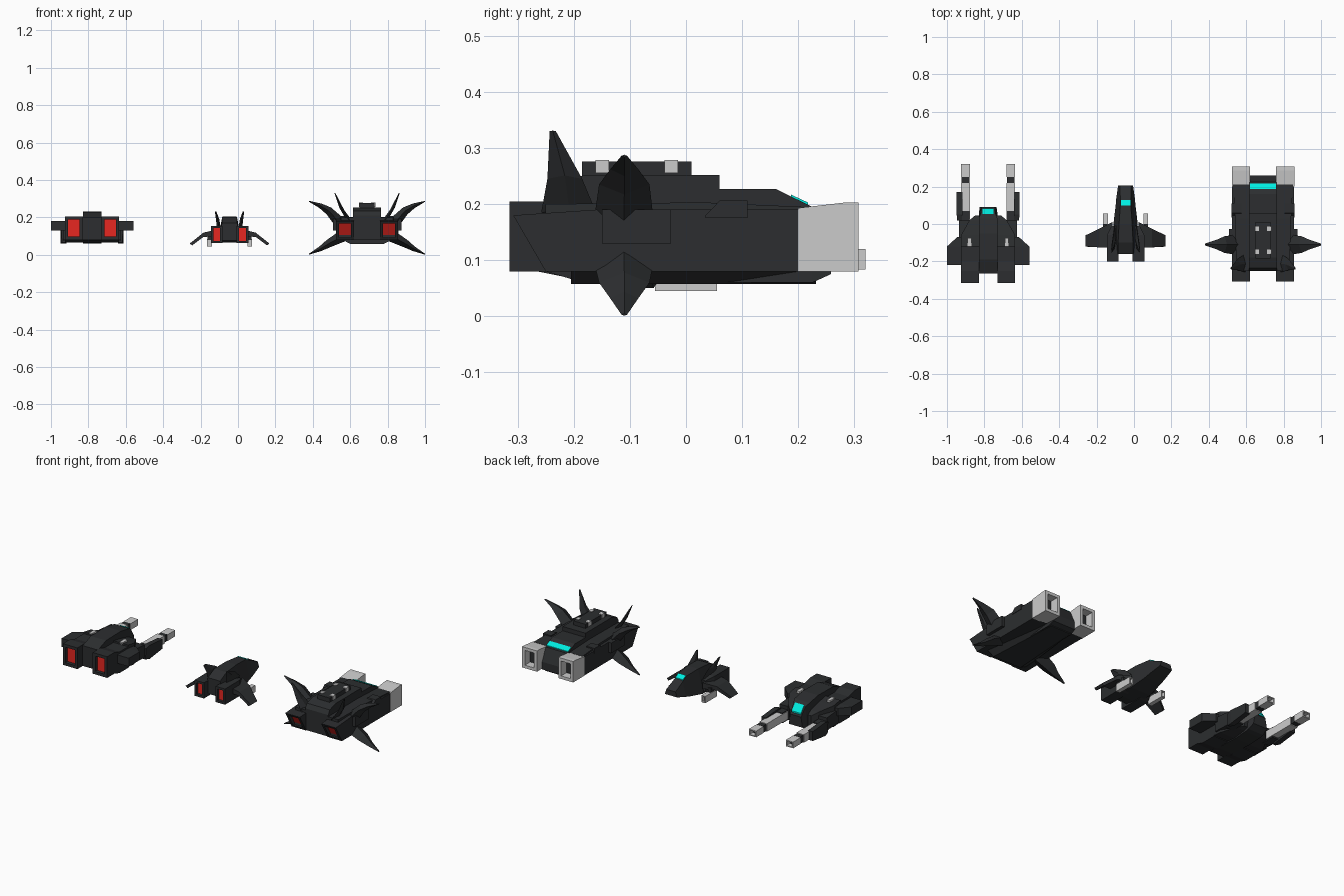
import bpy, bmesh
from mathutils import Vector


def material(name, col):
    m = bpy.data.materials.new(name)
    m.diffuse_color = (*col, 1)
    return m


DARK = material("dark_hull", (0.025, 0.027, 0.029))
RED = material("engine_glow", (0.8, 0.02, 0.015))
CYAN = material("canopy_glow", (0.0, 0.85, 0.75))
LIGHT = None


def q(y, x0, x1, z0, z1, slant=0.0, top=0.0, bot=0.0):
    """Four-sided section across y; slant moves the top edge, top/bot narrow it."""
    return [(x0 + bot, y, z0), (x1 - bot, y, z0),
            (x1 - top, y + slant, z1), (x0 + top, y + slant, z1)]


def blade(x, z, y0, y1, tx, tz):
    """Diamond section of a fin, chord along y, thickness vector (tx, tz)."""
    ym = (y0 + y1) / 2
    return [(x, y0, z), (x + tx, ym, z + tz), (x, y1, z), (x - tx, ym, z - tz)]


def part(name, cx, rings, mat=DARK, pair=False, recess=None):
    """Skin the rings; recess = (first/last end, inset, depth, material)."""
    for s in ((1, -1) if pair else (1,)):
        bm = bmesh.new()
        vs = [[bm.verts.new((cx + s * x, y, z)) for x, y, z in r] for r in rings]
        n = len(rings[0])
        for a, b in zip(vs, vs[1:]):
            for i in range(n):
                j = (i + 1) % n
                bm.faces.new((a[i], a[j], b[j], b[i]))
        ends = [bm.faces.new(vs[0]), bm.faces.new(vs[-1])]
        bmesh.ops.recalc_face_normals(bm, faces=bm.faces)
        if recess:
            end, inset, depth, _ = recess
            f = ends[end]
            bmesh.ops.inset_region(bm, faces=[f], thickness=inset)
            new = bmesh.ops.extrude_face_region(bm, geom=[f])["geom"]
            inner = [g for g in new if isinstance(g, bmesh.types.BMFace)]
            bm.normal_update()
            d = Vector((0, depth if end == 0 else -depth, 0))
            bmesh.ops.translate(bm, vec=d, verts=inner[0].verts)
            if f.is_valid:
                bmesh.ops.delete(bm, geom=[f], context='FACES_ONLY')
            for g in inner:
                g.material_index = 1
        me = bpy.data.meshes.new(name)
        bm.to_mesh(me)
        bm.free()
        if mat or recess:
            me.materials.append(mat)
        if recess:
            me.materials.append(recess[3])
        ob = bpy.data.objects.new(name + (("_right" if s > 0 else "_left") if pair else ""), me)
        bpy.context.collection.objects.link(ob)


def box(name, cx, x0, x1, y0, y1, z0, z1, mat=DARK, pair=False, **k):
    part(name, cx, [q(y0, x0, x1, z0, z1), q(y1, x0, x1, z0, z1)], mat, pair, **k)


# ---- Ship A: twin long-barrel gunship ----
A = -0.78
part("gunship_fuselage", A, [
    q(-0.265, -.05, .05, .08, .20), q(-0.19, -.05, .05, .065, .228),
    q(-0.05, -.05, .05, .06, .23), q(0.03, -.05, .05, .065, .215),
    q(0.055, -.05, .05, .07, .20, top=.01), q(0.09, -.045, .045, .09, .15, top=.01)])
part("gunship_canopy", A, [q(.053, -.03, .03, .19, .206), q(.083, -.03, .03, .15, .168)], CYAN)
part("gunship_shoulder", A, [
    q(-0.12, .045, .145, .07, .20), q(-0.06, .045, .145, .065, .19),
    q(0.02, .045, .10, .075, .17), q(0.045, .045, .07, .085, .15)], pair=True)
part("gunship_engine", A, [
    q(-.315, .05, .145, .08, .205), q(-.25, .05, .145, .08, .205),
    q(-.20, .05, .145, .065, .19), q(-.11, .05, .145, .065, .19)],
    pair=True, recess=(0, .024, .02, RED))
part("gunship_wing", A, [
    q(-.22, .14, .22, .13, .18), q(-.12, .14, .22, .13, .18),
    q(-.07, .14, .165, .13, .175)], pair=True)
box("gunship_roof_light", A, .09, .11, -.12, -.075, .18, .205, LIGHT, True)
part("gunship_gun_arm", A, [
    q(-.09, .09, .155, .08, .16), q(.02, .10, .155, .075, .15)], pair=True)
part("gunship_gun_pod", A, [
    q(.02, .14, .165, .065, .13, bot=.004), q(.05, .138, .168, .06, .14),
    q(.17, .138, .168, .075, .13)], pair=True)
box("gunship_gun_cradle", A, .10, .145, -.01, .07, .07, .13, DARK, True)
box("gunship_barrel", A, .097, .145, .02, .22, .078, .125, LIGHT, True)
box("gunship_barrel_band", A, .100, .142, .22, .25, .082, .121, DARK, True)
box("gunship_muzzle", A, .097, .145, .25, .32, .083, .12, LIGHT, True,
    recess=(1, .009, .03, DARK))

# ---- Ship B: small fighter ----
B = -0.045
part("fighter_fuselage", B, [
    q(-.16, -.06, .06, .075, .17, top=.02), q(-.10, -.065, .065, .065, .20, top=.025),
    q(0.0, -.065, .065, .065, .205, top=.03), q(.10, -.053, .053, .085, .198, top=.025),
    q(.135, -.05, .05, .095, .178, top=.022), q(.205, -.04, .04, .115, .145, top=.01)])
part("fighter_canopy", B, [q(.10, -.025, .025, .18, .202), q(.128, -.025, .025, .165, .187)], CYAN)
part("fighter_engine", B, [
    q(-.20, .038, .10, .062, .155), q(-.06, .038, .10, .062, .155),
    q(-.01, .038, .075, .075, .14)], pair=True, recess=(0, .018, .015, RED))
part("fighter_wing", B, [
    [(.07, -.125, .10), (.07, .01, .10), (.07, .01, .135), (.07, -.125, .135)],
    [(.14, -.125, .095), (.14, -.025, .095), (.14, -.025, .118), (.14, -.125, .118)],
    [(.20, -.122, .050), (.20, -.058, .050), (.213, -.06, .06), (.213, -.12, .06)]], pair=True)
part("fighter_tail_fin", B, [
    blade(.058, .145, -.13, .0, .010, .0), blade(.064, .19, -.14, -.05, .009, .0),
    blade(.074, .23, -.155, -.13, .004, .0)], pair=True)
box("fighter_gun", B, .095, .12, -.055, .055, .045, .085, LIGHT, True,
    recess=(1, .007, .02, DARK))
box("fighter_gun_mount", B, .098, .117, -.06, 0, .08, .11, DARK, True)

# ---- Ship C: heavy finned cruiser ----
C = 0.69
box("cruiser_core", C, -.15, .15, -.245, .20, .08, .18)
part("cruiser_belly", C, [
    q(-.205, -.14, .14, .058, .085, bot=.05), q(.232, -.075, .075, .058, .085, bot=.01)])
part("cruiser_upper_hull", C, [
    q(-.25, -.075, .075, .085, .21), q(-.235, -.075, .075, .085, .235),
    q(-.18, -.075, .075, .085, .252), q(.06, -.075, .075, .085, .252)])
part("cruiser_nose", C, [
    q(.055, -.075, .075, .06, .227), q(.16, -.075, .075, .06, .227),
    q(.225, -.075, .075, .06, .195), q(.258, -.072, .072, .075, .12)])
part("cruiser_canopy", C, [
    q(.187, -.07, .07, .19, .217), q(.217, -.07, .07, .175, .203)], CYAN)
part("cruiser_engine", C, [
    q(-.25, .07, .165, .08, .18, slant=-.058), q(-.16, .07, .165, .08, .19),
    q(.21, .07, .165, .08, .19)], pair=True, recess=(0, .022, .02, RED))
part("cruiser_deck", C, [
    q(-.25, .07, .14, .17, .20), q(.03, .07, .15, .17, .203), q(.21, .07, .16, .17, .195)], pair=True)
part("cruiser_intake", C, [
    q(.035, .115, .168, .175, .18), q(.06, .115, .168, .175, .206),
    q(.11, .115, .168, .175, .206)], pair=True)
box("cruiser_wing_block", C, .14, .183, -.15, -.027, .13, .19, DARK, True)
part("cruiser_cannon", C, [
    q(.20, .07, .167, .08, .193), q(.285, .07, .167, .08, .203), q(.307, .07, .167, .08, .203)],
    LIGHT, True, recess=(1, .025, .05, DARK))
box("cruiser_turret_plate", C, -.04, .04, -.185, .01, .245, .276)
for i, y in enumerate((-.149, -.026)):
    box(f"cruiser_turret_light_{i + 1}", C, .022, .044, y - .012, y + .012, .255, .279, LIGHT, True)

# Curved fins: upper and lower side pairs plus the rear tail pair
part("cruiser_upper_fin", C, [
    blade(.14, .165, -.165, -.057, -.02, .025), blade(.205, .235, -.155, -.065, -.012, .018),
    blade(.25, .262, -.135, -.085, -.005, .012), blade(.31, .286, -.115, -.105, -.001, .002)], pair=True)
part("cruiser_lower_fin", C, [
    blade(.13, .10, -.165, -.057, .02, .025), blade(.205, .06, -.155, -.065, .012, .018),
    blade(.25, .032, -.135, -.085, .005, .012), blade(.31, .003, -.115, -.105, .001, .002)], pair=True)
part("cruiser_tail_fin", C, [
    blade(.095, .185, -.258, -.16, .022, .012), blade(.135, .245, -.247, -.185, .013, .006),
    blade(.172, .33, -.243, -.232, .003, .001)], pair=True)
